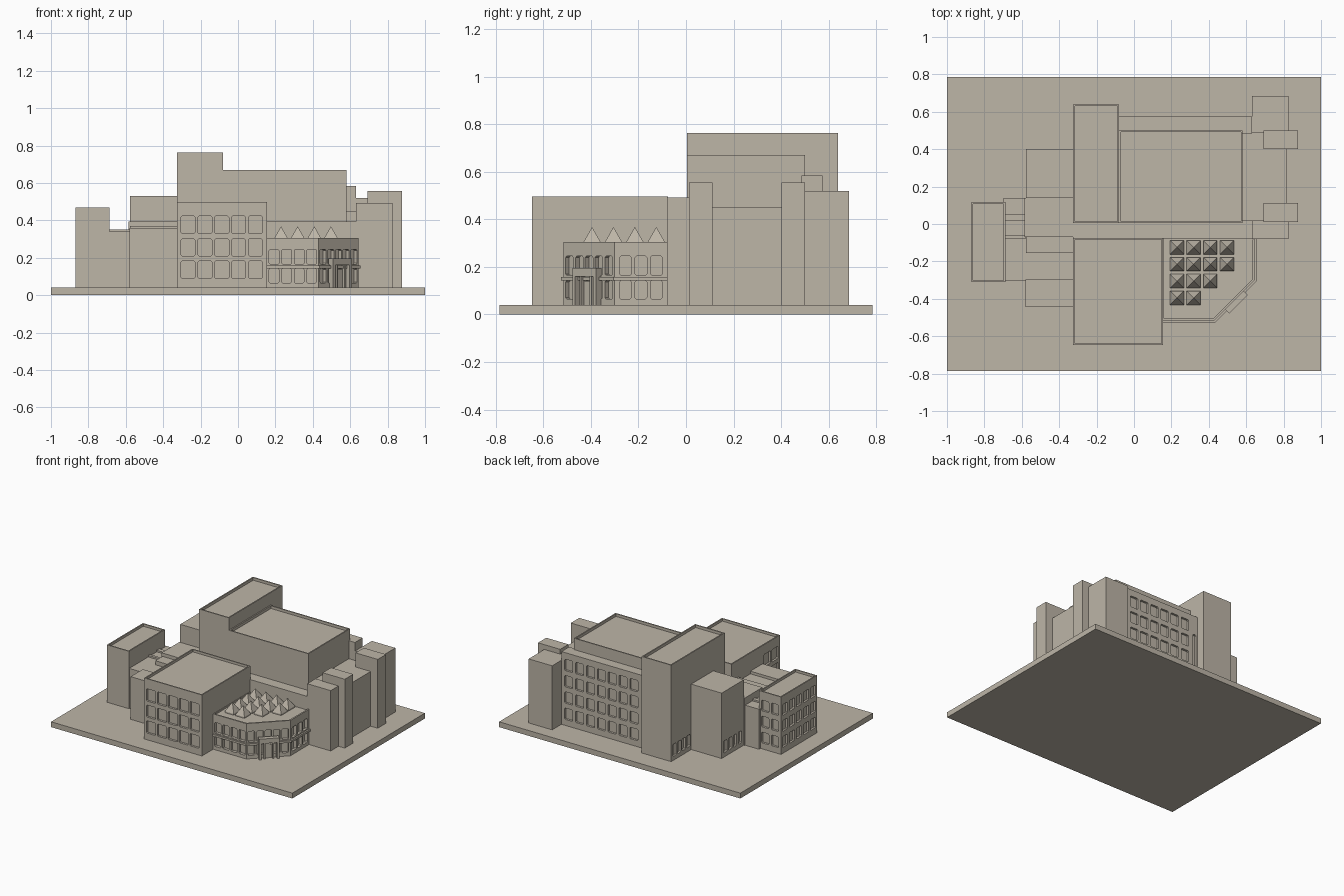
import bpy, bmesh
from mathutils import Vector

if "Cube" in bpy.data.objects:
    bpy.data.objects.remove(bpy.data.objects["Cube"])

stone = bpy.data.materials.new("warm_grey_stone")
stone.diffuse_color = (0.51, 0.465, 0.39, 1)
stone.use_nodes = True
stone.node_tree.nodes["Principled BSDF"].inputs["Base Color"].default_value = stone.diffuse_color
GROUND = 0.04


def finish(bm, name):
    bmesh.ops.recalc_face_normals(bm, faces=bm.faces)
    me = bpy.data.meshes.new(name)
    bm.to_mesh(me)
    bm.free()
    me.materials.append(stone)
    ob = bpy.data.objects.new(name, me)
    bpy.context.collection.objects.link(ob)
    return ob


def add_prism(bm, pts, shift):
    """Extrude a flat outline along a vector; returns the far cap."""
    face = bm.faces.new([bm.verts.new(p) for p in pts])
    ext = bmesh.ops.extrude_face_region(bm, geom=[face], use_keep_orig=True)["geom"]
    bmesh.ops.translate(bm, vec=shift, verts=[g for g in ext if isinstance(g, bmesh.types.BMVert)])
    return [g for g in ext if isinstance(g, bmesh.types.BMFace)][0]


def prism(name, outline, z1, z0=0.03, parapet=0):
    bm = bmesh.new()
    top = add_prism(bm, [(x, y, z0) for x, y in outline], Vector((0, 0, z1 - z0)))
    bmesh.ops.recalc_face_normals(bm, faces=bm.faces)
    if parapet:
        bmesh.ops.inset_individual(bm, faces=[top], thickness=0.013)
        walls = bmesh.ops.extrude_face_region(bm, geom=[top])["geom"]
        bmesh.ops.translate(bm, vec=(0, 0, -parapet),
                            verts=[g for g in walls if isinstance(g, bmesh.types.BMVert)])
        if top.is_valid:
            bmesh.ops.delete(bm, geom=[top], context='FACES_ONLY')
    return finish(bm, name)


def block(name, x0, x1, y0, y1, z1, z0=0.03, parapet=0):
    return prism(name, [(x0, y0), (x1, y0), (x1, y1), (x0, y1)], z1, z0, parapet)


def windows(wall, start, direction, offsets, rows, width, depth=0.016, r=0.006):
    """Recess a grid of windows; the outside lies to the right of direction."""
    d = Vector((*direction, 0)).normalized()
    n = Vector((d.y, -d.x, 0))
    bm = bmesh.new()
    for off in offsets:
        for lo, hi in rows:
            w = width / 2
            shape = [(-w + r, lo), (w - r, lo), (w, lo + r), (w, hi - r),
                     (w - r, hi), (-w + r, hi), (-w, hi - r), (-w, lo + r)]
            base = Vector((*start, 0)) - n * depth
            add_prism(bm, [base + d * (off + u) + Vector((0, 0, v)) for u, v in shape],
                      n * depth * 2)
    cutter = finish(bm, "window_cutter")
    cutter.hide_render = True
    mod = wall.modifiers.new("windows", 'BOOLEAN')
    mod.operation, mod.solver, mod.object = 'DIFFERENCE', 'EXACT', cutter
    bpy.context.view_layer.objects.active = wall
    bpy.ops.object.modifier_apply(modifier=mod.name)
    bpy.data.objects.remove(cutter)


def steps(first, gap, count):
    return [first + gap * i for i in range(count)]


# Ground slab
block("ground_slab", -1, 1, -0.785, 0.785, GROUND, 0)

# Front office block
office = block("front_block", -0.325, 0.155, -0.648, -0.075, 0.497, parapet=0.018)
office_rows = [(0.09, 0.182), (0.21, 0.30), (0.33, 0.422)]
windows(office, (-0.325, -0.648), (1, 0), steps(0.058, 0.09, 5), office_rows, 0.076)
windows(office, (-0.325, -0.44), (0, -1), [0.06, 0.15], office_rows, 0.076)

# Main hall and tall stage tower
block("main_hall", -0.08, 0.58, 0.005, 0.5, 0.67, parapet=0.02)
tower = block("stage_tower", -0.325, -0.08, 0.005, 0.64, 0.763, parapet=0.02)
windows(tower, (-0.325, 0.64), (0, -1), steps(0.04, 0.055, 4), [(0.07, 0.16)], 0.038)

# Rear wing with four storeys of windows
rear = block("rear_wing", -0.08, 0.63, 0.485, 0.575, 0.585)
windows(rear, (0.63, 0.575), (-1, 0), steps(0.06, 0.09, 7),
        [(z, z + 0.085) for z in steps(0.085, 0.122, 4)], 0.066)
windows(rear, (0.63, 0.575), (-1, 0), [0.685], [(0.05, 0.44)], 0.025)

# Cross corridor
block("cross_corridor", -0.325, 0.635, -0.077, 0.02, 0.395)

# East service blocks
block("east_front_block", 0.63, 0.825, -0.08, 0.02, 0.492)
block("east_front_shaft", 0.693, 0.877, 0.012, 0.112, 0.556)
block("east_middle_block", 0.575, 0.818, 0.015, 0.49, 0.45)
block("east_rear_shaft", 0.693, 0.877, 0.402, 0.5, 0.556)
block("east_rear_block", 0.63, 0.825, 0.488, 0.685, 0.52)

# West wing
west = block("west_rear_block", -0.577, -0.32, 0.14, 0.402, 0.53)
windows(west, (-0.577, 0.402), (0, -1), steps(0.045, 0.057, 4), [(0.07, 0.16)], 0.038)
block("west_middle_block", -0.585, -0.32, -0.07, 0.14, 0.395)
block("west_low_block", -0.577, -0.32, -0.155, -0.065, 0.37)
block("west_link", -0.585, -0.32, -0.3, -0.15, 0.34)
block("west_front_block", -0.58, -0.32, -0.443, -0.298, 0.36)
block("west_connector", -0.7, -0.575, -0.305, 0.135, 0.34)
block("west_roof_rib", -0.7, -0.58, 0.02, 0.05, 0.352)
block("west_roof_rib_front", -0.7, -0.58, -0.08, -0.06, 0.352)

# West end tower
end = block("west_end_tower", -0.87, -0.688, -0.31, 0.117, 0.47, parapet=0.018)
end_rows = [(z, z + 0.08) for z in (0.085, 0.205, 0.325)]
windows(end, (-0.87, 0.117), (0, -1), steps(0.047, 0.083, 5), end_rows, 0.06)
windows(end, (-0.688, 0.117), (-1, 0), [0.05, 0.132], end_rows, 0.06)

# Glazed foyer with a cut corner
foyer = prism("foyer", [(0.15, -0.515), (0.43, -0.515), (0.645, -0.3),
                        (0.645, 0.025), (0.15, 0.025)], 0.305, parapet=0.012)
foyer_rows = [(0.065, 0.142), (0.165, 0.245)]
windows(foyer, (0.155, -0.515), (1, 0), steps(0.038, 0.067, 4), foyer_rows, 0.052, 0.022)
windows(foyer, (0.43, -0.515), (1, 1), [0.035, 0.095, 0.152, 0.209, 0.269],
        foyer_rows, 0.046, 0.022)
windows(foyer, (0.645, -0.3), (0, 1), steps(0.045, 0.065, 3), foyer_rows, 0.05, 0.022)
prism("foyer_ledge", [(0.15, -0.526), (0.435, -0.526), (0.656, -0.305),
                      (0.656, -0.078), (0.15, -0.078)], 0.158, 0.143)

# Entrance porch across the cut corner
u, n = Vector((1, 1)).normalized(), Vector((1, -1)).normalized()
mid = Vector((0.5375, -0.4075))


def porch_part(name, a, b, out, z0, z1):
    pts = [mid + u * s + n * t for s, t in ((a, -0.005), (a, out), (b, out), (b, -0.005))]
    prism(name, [tuple(p) for p in pts], z1, z0)


for side in (-1, 1):
    porch_part("porch_outer_post", side * 0.062 - 0.008, side * 0.062 + 0.008, 0.03, 0.03, 0.195)
    porch_part("porch_inner_post", side * 0.03 - 0.005, side * 0.03 + 0.005, 0.022, 0.03, 0.16)
porch_part("porch_lintel", -0.07, 0.07, 0.03, 0.16, 0.195)
porch_part("door_panel", -0.03, 0.03, 0.006, 0.03, 0.14)

# Pyramid skylights on the foyer roof
for row, count in enumerate((4, 4, 3, 2)):
    for col in range(count):
        bm = bmesh.new()
        cx, cy, h = 0.23 + 0.089 * col, -0.125 - 0.09 * row, 0.037
        base = [bm.verts.new((cx + sx * h, cy + sy * h, 0.29))
                for sx, sy in ((-1, -1), (1, -1), (1, 1), (-1, 1))]
        rim = [bm.verts.new((v.co.x, v.co.y, 0.303)) for v in base]
        apex = bm.verts.new((cx, cy, 0.368))
        bm.faces.new(base)
        for i in range(4):
            j = (i + 1) % 4
            bm.faces.new((base[i], base[j], rim[j], rim[i]))
            bm.faces.new((rim[i], rim[j], apex))
        finish(bm, "skylight")
